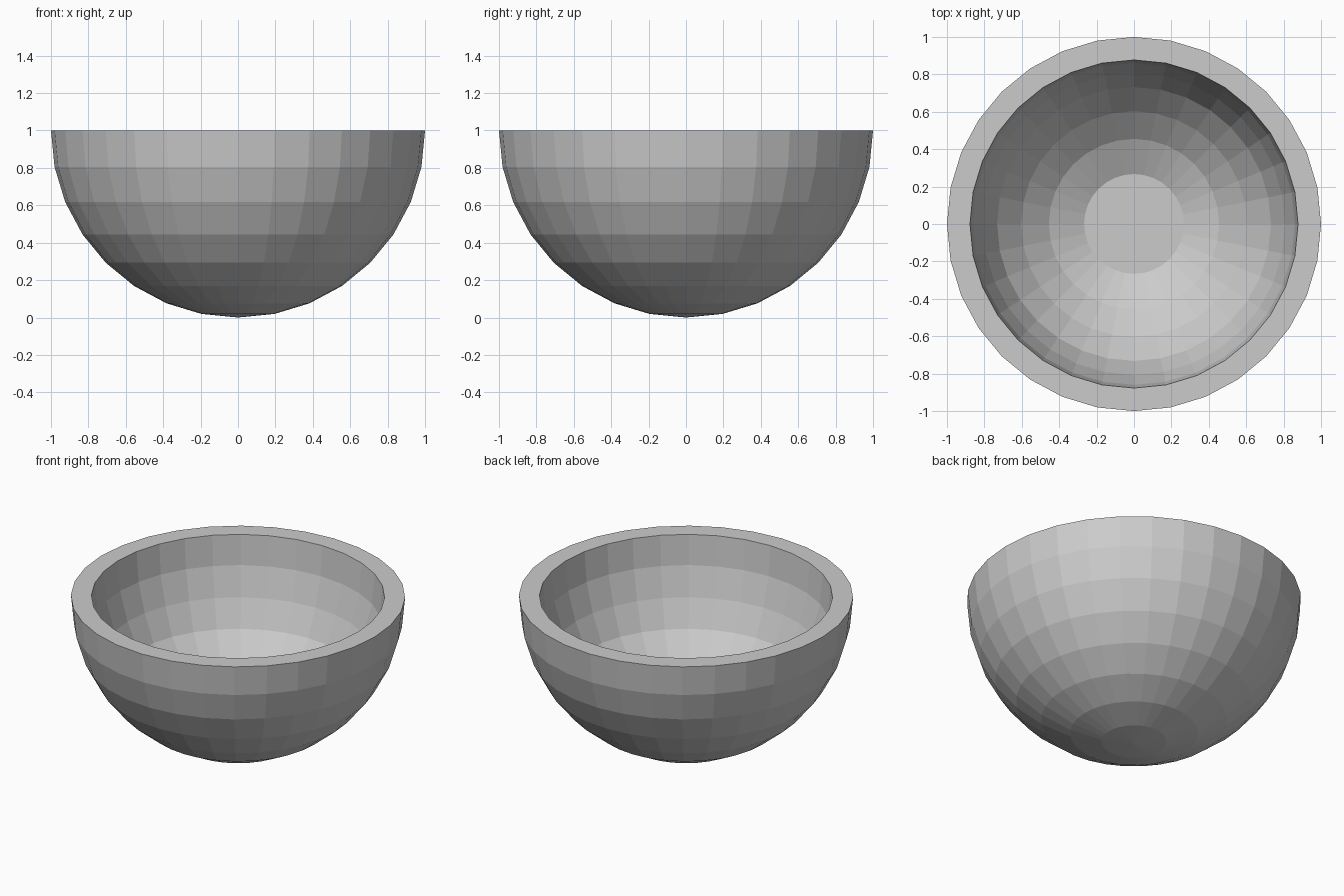
import bpy, bmesh
from math import sin, cos, pi

if "Cube" in bpy.data.objects:
    bpy.data.objects.remove(bpy.data.objects["Cube"])

SEGMENTS = 32
STEP = pi / 16

# Outer wall: hemisphere rings from the base up to the rim
outer = [(cos(STEP * k), 1 - sin(STEP * k)) for k in range(7, -1, -1)]
# Inner wall: rings level with the outer ones, ending in a flat floor
inner_radii = [0.877, 0.86, 0.807, 0.732, 0.603, 0.455, 0.267]
inner = [(r, 1 - sin(STEP * k)) for k, r in enumerate(inner_radii)]

bm = bmesh.new()


def ring(radius, z):
    return [bm.verts.new((radius * cos(2 * pi * i / SEGMENTS),
                          radius * sin(2 * pi * i / SEGMENTS), z))
            for i in range(SEGMENTS)]


# Lathe the wall and rim
rings = [ring(r, z) for r, z in outer + inner]
for a, b in zip(rings, rings[1:]):
    for i in range(SEGMENTS):
        j = (i + 1) % SEGMENTS
        bm.faces.new((a[i], a[j], b[j], b[i]))

# Outer pole fan and flat inner floor
pole = bm.verts.new((0, 0, 0))
for i in range(SEGMENTS):
    bm.faces.new((pole, rings[0][(i + 1) % SEGMENTS], rings[0][i]))
bm.faces.new(rings[-1])

bmesh.ops.recalc_face_normals(bm, faces=bm.faces)
mesh = bpy.data.meshes.new("bowl")
bm.to_mesh(mesh)
bm.free()
bpy.context.collection.objects.link(bpy.data.objects.new("bowl", mesh))
